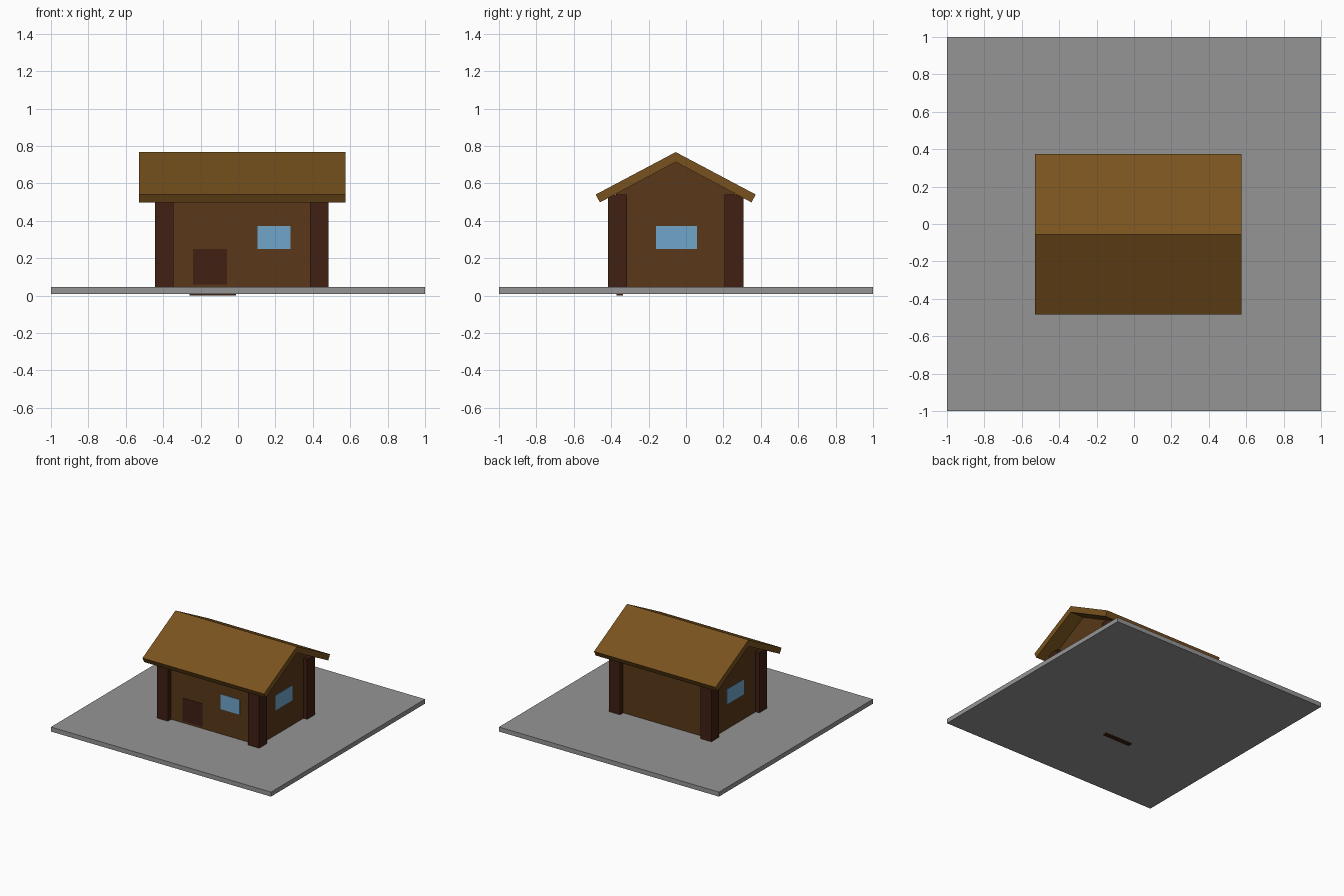
import bpy

if "Cube" in bpy.data.objects:
    bpy.data.objects.remove(bpy.data.objects["Cube"])


def material(name, rgb):
    m = bpy.data.materials.new(name)
    m.diffuse_color = (*rgb, 1)
    m.use_nodes = True
    m.node_tree.nodes["Principled BSDF"].inputs["Base Color"].default_value = m.diffuse_color
    return m


WALL = material("wall_wood", (0.10, 0.04, 0.01))
DARK = material("dark_wood", (0.05, 0.014, 0.006))
ROOF = material("roof_wood", (0.19, 0.085, 0.013))
GLASS = material("glass", (0.16, 0.38, 0.60))
STONE = material("slab_grey", (0.3, 0.3, 0.3))


def extrude_x(name, profile, x0, x1, mat):
    """Solid made by sweeping a (y, z) profile along x."""
    n = len(profile)
    verts = [(x, y, z) for x in (x0, x1) for y, z in profile]
    faces = [tuple(reversed(range(n))), tuple(range(n, 2 * n))]
    faces += [(i, (i + 1) % n, n + (i + 1) % n, n + i) for i in range(n)]
    mesh = bpy.data.meshes.new(name)
    mesh.from_pydata(verts, [], faces)
    mesh.materials.append(mat)
    obj = bpy.data.objects.new(name, mesh)
    bpy.context.collection.objects.link(obj)
    return obj


def box(name, x, y, z, mat):
    return extrude_x(name, [(y[0], z[0]), (y[1], z[0]), (y[1], z[1]), (y[0], z[1])], *x, mat)


CY = -0.055               # ridge line
X0, X1 = -0.412, 0.452    # wall ends
Y0, Y1 = -0.375, 0.265    # wall front and back

# Ground slab and the sunken doorstep
box("ground_slab", (-1, 1), (-1, 1), (0.008, 0.045), STONE)
box("doorstep", (-0.26, -0.01), (-0.372, -0.338), (0, 0.03), DARK)

# Gabled house body
extrude_x("walls", [(Y0, 0.04), (Y1, 0.04), (Y1, 0.545), (CY, 0.715), (Y0, 0.545)], X0, X1, WALL)

# Corner posts
for side, x in (("left", (-0.445, -0.345)), ("right", (0.385, 0.485))):
    for end, y in (("front", (-0.417, -0.316)), ("back", (0.205, 0.307))):
        box(f"post_{end}_{side}", x, y, (0.04, 0.54), DARK)

# Two sloping roof panels meeting at the ridge
for name, s in (("roof_front", -1), ("roof_back", 1)):
    pts = [(0, 0.714), (0.405, 0.498), (0.428, 0.540), (0, 0.767)]
    profile = [(CY + s * y, z) for y, z in pts]
    extrude_x(name, profile if s > 0 else profile[::-1], -0.53, 0.575, ROOF)

# Door and windows, just proud of the walls
box("door", (-0.24, -0.06), (Y0 - 0.003, Y0 + 0.02), (0.06, 0.25), DARK)
box("window_front", (0.105, 0.28), (Y0 - 0.003, Y0 + 0.02), (0.25, 0.373), GLASS)
for name, x in (("window_left", (X0 - 0.003, X0 + 0.02)), ("window_right", (X1 - 0.02, X1 + 0.003))):
    box(name, x, (-0.16, 0.06), (0.25, 0.373), GLASS)
